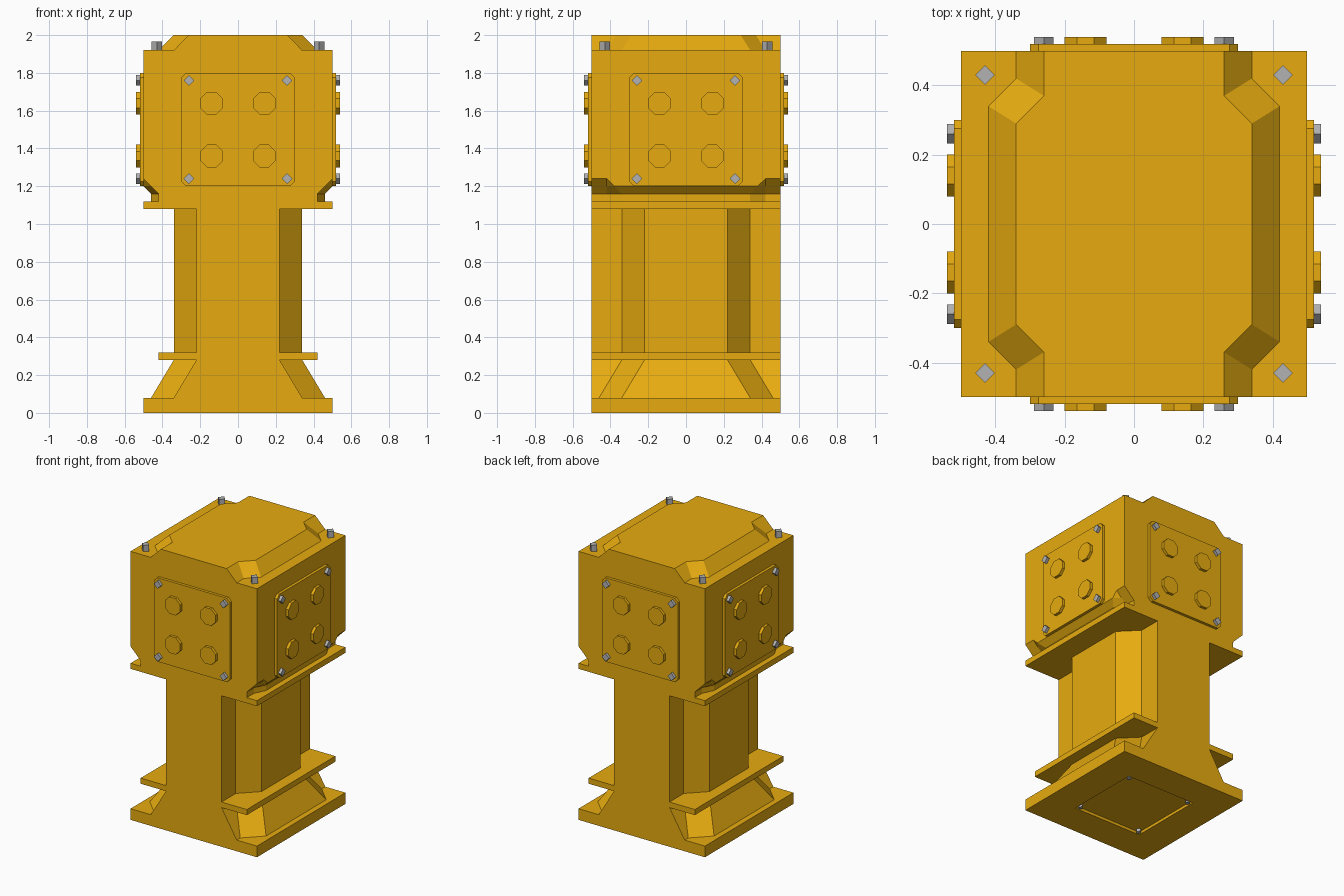
import bpy, bmesh
from math import pi, cos, sin
from mathutils import Matrix

if "Cube" in bpy.data.objects:
    bpy.data.objects.remove(bpy.data.objects["Cube"])


def material(name, color):
    m = bpy.data.materials.new(name)
    m.diffuse_color = color
    m.use_nodes = True
    m.node_tree.nodes["Principled BSDF"].inputs["Base Color"].default_value = m.diffuse_color
    return m


YELLOW = material("yellow_paint", (0.80, 0.41, 0.005, 1))
STEEL = material("steel", (0.45, 0.45, 0.45, 1))


def finish(name, bm, mat):
    bmesh.ops.remove_doubles(bm, verts=bm.verts, dist=1e-4)
    bmesh.ops.dissolve_degenerate(bm, edges=bm.edges, dist=1e-5)
    bmesh.ops.recalc_face_normals(bm, faces=bm.faces)
    me = bpy.data.meshes.new(name)
    bm.to_mesh(me)
    bm.free()
    me.materials.append(mat)
    ob = bpy.data.objects.new(name, me)
    bpy.context.collection.objects.link(ob)
    return ob


def section(w, b, m, a, d=0.5):
    """Cross-section: end walls of half width w, chamfer (w,b)-(m,a), sides at m."""
    right = [(w, -d), (w, -b), (m, -a), (m, a), (w, b), (w, d)]
    return right + [(-x, y) for x, y in reversed(right)]


def box(h, d=0.5):
    return section(h, d * 0.84, h, d * 0.68, d)


# Pillar body: stacked cross-sections from the underside recess to the cap
COLUMN = section(0.22, 0.34, 0.34, 0.22)
NECK = section(0.42, 0.42, 0.46, 0.34)
LEVELS = [
    (0.02, box(0.27, 0.27)), (0, box(0.27, 0.27)),            # underside recess
    (0, box(0.5)), (0.08, box(0.5)),                          # base plate
    (0.08, section(0.34, 0.46, 0.46, 0.34)), (0.28, COLUMN),  # sloped foot
    (0.28, box(0.42)), (0.32, box(0.42)),                     # lower flange
    (0.32, COLUMN), (1.08, COLUMN),                           # column
    (1.08, box(0.5)), (1.12, box(0.5)),                       # upper flange
    (1.12, NECK), (1.16, NECK),                               # neck
    (1.20, section(0.46, 0.42, 0.50, 0.38)),                  # flared head
    (1.24, section(0.50, 0.42, 0.50, 0.42)), (1.92, box(0.5)),
    (1.92, section(0.34, 0.42, 0.42, 0.34)),                  # sloped cap
    (2.00, section(0.26, 0.37, 0.34, 0.29)),
]
bm = bmesh.new()
rings = [[bm.verts.new((x, y, z)) for x, y in pts] for z, pts in LEVELS]
for i, (r, s) in enumerate(zip(rings, rings[1:])):
    for j in range(12):
        if j in (5, 11) and i >= 2:
            continue                      # covered by the one-piece end faces
        k = (j + 1) % 12
        bm.faces.new((r[j], r[k], s[k], s[j]))
bm.faces.new(rings[0])
bm.faces.new(rings[-1])
for j, k in ((0, 11), (5, 6)):            # flat front and back faces
    bm.faces.new([r[j] for r in rings[2:]] + [r[k] for r in reversed(rings[2:])])
finish("pillar_body", bm, YELLOW)


def ngon(cx, cy, r, n, turn=0.0):
    return [(cx + r * cos(turn + 2 * pi * i / n), cy + r * sin(turn + 2 * pi * i / n))
            for i in range(n)]


def prisms(name, outlines, h0, h1, mat, matrix=Matrix()):
    """Extrude 2D outlines from height h0 to h1, then place with matrix."""
    bm = bmesh.new()
    for pts in outlines:
        lo = [bm.verts.new((x, y, h0)) for x, y in pts]
        hi = [bm.verts.new((x, y, h1)) for x, y in pts]
        bm.faces.new(lo)
        bm.faces.new(hi)
        for i in range(len(pts)):
            j = (i + 1) % len(pts)
            bm.faces.new((lo[i], lo[j], hi[j], hi[i]))
    bmesh.ops.transform(bm, matrix=matrix, verts=bm.verts)
    return finish(name, bm, mat)


def four(d):
    return [(x, y) for x in (-d, d) for y in (-d, d)]


# Access panels with studs and corner bolts on the four sides of the head
H, C = 0.3, 0.275
PLATE = [(-C, -H), (C, -H), (H, -C), (H, C), (C, H), (-C, H), (-H, C), (-H, -C)]
for k, side in enumerate(("front", "right", "back", "left")):
    place = (Matrix.Translation((0, 0, 1.5)) @ Matrix.Rotation(k * pi / 2, 4, 'Z')
             @ Matrix.Rotation(pi / 2, 4, 'X'))
    prisms(side + "_panel", [PLATE], 0.49, 0.52, YELLOW, place)
    prisms(side + "_studs", [ngon(x, y, 0.065, 8, pi / 8) for x, y in four(0.14)],
           0.51, 0.54, YELLOW, place)
    prisms(side + "_bolts", [ngon(x, y, 0.028, 4) for x, y in four(0.26)],
           0.51, 0.54, STEEL, place)

# Bolts on the top corners and in the underside recess
prisms("top_bolts", [ngon(x, y, 0.028, 4) for x, y in four(0.43)], 1.91, 1.965, STEEL)
prisms("underside_bolts", [ngon(x, y, 0.02, 4) for x, y in four(0.247)], 0.0, 0.03, STEEL)
